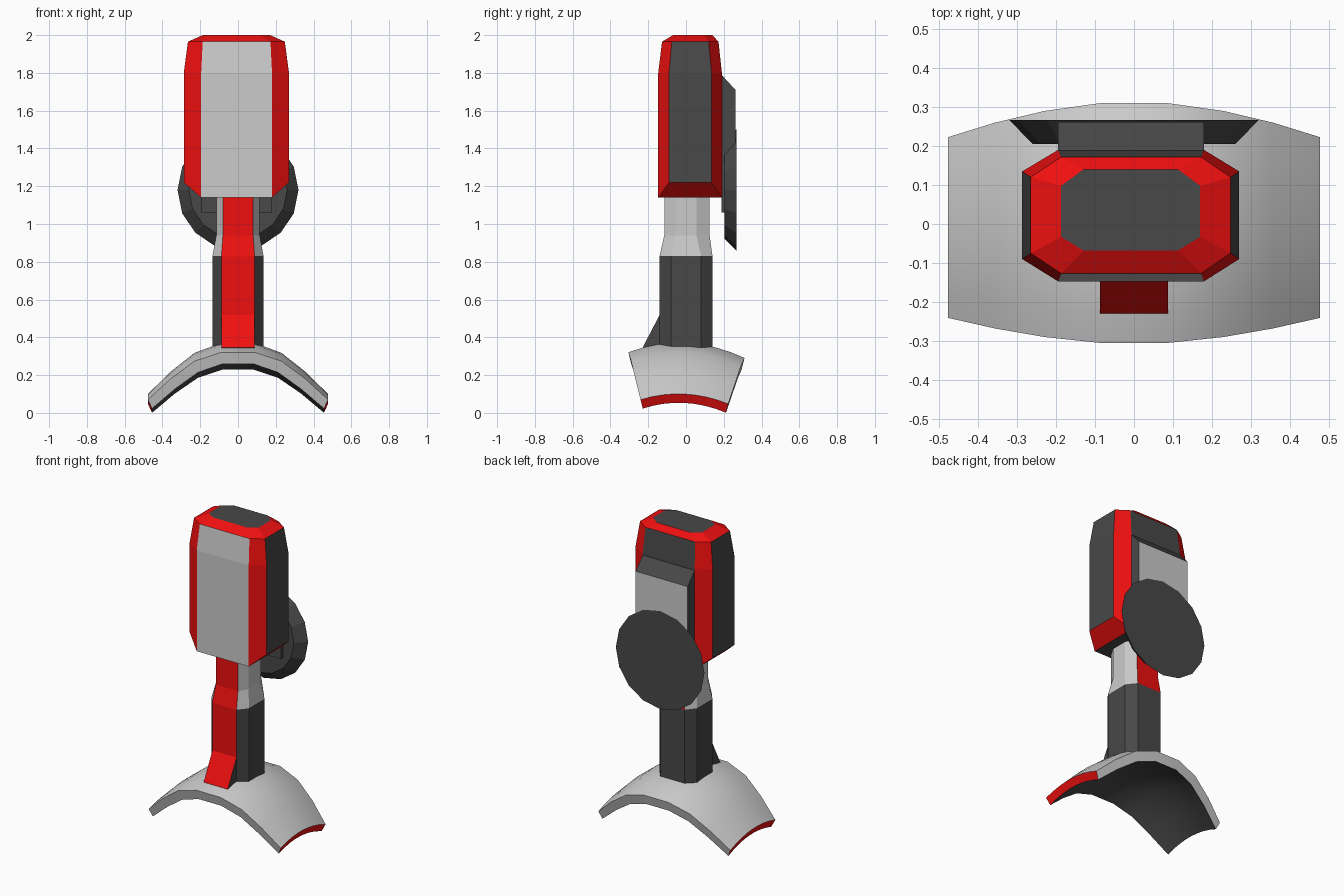
import bpy, bmesh, math

if "Cube" in bpy.data.objects:
    bpy.data.objects.remove(bpy.data.objects["Cube"])

def colour(name, rgb):
    m = bpy.data.materials.new(name)
    m.diffuse_color = (*rgb, 1)
    m.use_nodes = True
    m.node_tree.nodes["Principled BSDF"].inputs["Base Color"].default_value = m.diffuse_color
    return m

GREY, DARK, RED = 0, 1, 2
MATS = [colour("grey", (0.62, 0.62, 0.62)), colour("dark_grey", (0.065, 0.065, 0.065)),
        colour("red", (0.87, 0.005, 0.005))]

def build(name, verts, faces):
    """faces: list of (vertex indices, material index)"""
    bm = bmesh.new()
    vs = [bm.verts.new(v) for v in verts]
    for idx, mat in faces:
        bm.faces.new([vs[i] for i in idx]).material_index = mat
    bmesh.ops.recalc_face_normals(bm, faces=bm.faces)
    me = bpy.data.meshes.new(name)
    bm.to_mesh(me)
    bm.free()
    for m in MATS:
        me.materials.append(m)
    ob = bpy.data.objects.new(name, me)
    bpy.context.collection.objects.link(ob)
    return ob

def octagon(xs, ys, z, z_side=None):
    """Bevelled rectangle; the side corners may sit at another height"""
    x0, xa, xb, x1 = xs
    y0, ya, yb, y1 = ys
    s = z if z_side is None else z_side
    return [(xa, y0, z), (xb, y0, z), (x1, ya, s), (x1, yb, s),
            (xb, y1, z), (xa, y1, z), (x0, yb, s), (x0, ya, s)]

def bands(count, mats):
    """Side faces between stacked rings; mats holds one list per band"""
    n = len(mats[0])
    return [((b * n + i, b * n + (i + 1) % n, (b + 1) * n + (i + 1) % n, (b + 1) * n + i),
             mats[b][i]) for b in range(count - 1) for i in range(n)]

def prism(name, profile, x0, x1, mats, cap_mat):
    """Side profile (y, z) extruded along x"""
    n = len(profile)
    verts = [(x, y, z) for x in (x0, x1) for y, z in profile]
    faces = bands(2, [mats]) + [(range(n), cap_mat), (range(n, 2 * n), cap_mat)]
    return build(name, verts, faces)

# Head housing: bevelled box with coloured corners
hx, hy = (-0.287, -0.195, 0.18, 0.27), (-0.147, -0.09, 0.135, 0.19)
rings = [octagon(hx, hy, 1.14, 1.22), octagon(hx, hy, 1.80),
         octagon((-0.265, -0.187, 0.172, 0.248), (-0.127, -0.075, 0.12, 0.172), 1.965),
         octagon((-0.187, -0.13, 0.113, 0.17), (-0.068, -0.033, 0.098, 0.14), 2.0)]
wall = [GREY, RED, DARK, RED, DARK, RED, DARK, RED]
faces = bands(4, [wall, wall, [RED] * 8])
faces += [(range(24, 32), DARK), ((0, 1, 4, 5), DARK), ((1, 2, 3, 4), RED), ((5, 6, 7, 0), RED)]
build("head_housing", sum(rings, []), faces)

# Neck column with red front stripe
lx, ly = (-0.135, -0.088, 0.088, 0.135), (-0.14, -0.08, 0.08, 0.14)
ux, uy = (-0.115, -0.08, 0.08, 0.115), (-0.115, -0.055, 0.055, 0.125)
rings = [octagon(lx, ly, 0.335), octagon(lx, ly, 0.83), octagon(ux, uy, 0.94), octagon(ux, uy, 1.16)]
upper = [RED, GREY, GREY, GREY, RED, GREY, GREY, GREY]
faces = bands(4, [[RED] + [DARK] * 7, upper, upper])
faces += [(range(8), DARK), (range(24, 32), DARK)]
build("neck_column", sum(rings, []), faces)

# Sloping toe in front of the column
prism("column_toe", [(-0.139, 0.52), (-0.23, 0.345), (-0.225, 0.33), (-0.139, 0.335)],
      -0.087, 0.087, [RED, DARK, DARK, DARK], DARK)

# Rear mounting plate
prism("rear_plate", [(0.188, 1.79), (0.262, 1.71), (0.262, 1.06), (0.188, 1.06)],
      -0.195, 0.18, [DARK, GREY, DARK, DARK], DARK)

# Round rear pad: flared 16-sided disc
SIDES = 16
pad = [(r * math.cos(2 * math.pi * i / SIDES), y, 1.18 + r * math.sin(2 * math.pi * i / SIDES))
       for r, y in ((0.26, 0.205), (0.32, 0.267)) for i in range(SIDES)]
build("rear_pad", pad, bands(2, [[DARK] * SIDES]) + [(range(SIDES), DARK), (range(SIDES, 2 * SIDES), DARK)])

# Saddle base: (outer x, crown z, inner x, inner z, front y, back y, sag, tilt)
half = [(0.088, 0.370, 0.083, 0.308, -0.305, 0.310, 0.064, 0.015),
        (0.230, 0.318, 0.212, 0.258, -0.290, 0.290, 0.058, 0.014),
        (0.357, 0.218, 0.333, 0.165, -0.268, 0.260, 0.050, 0.012),
        (0.477, 0.100, 0.455, 0.053, -0.241, 0.223, 0.041, 0.011)]
stations = [(-s[0], s[1], -s[2], *s[3:]) for s in reversed(half)] + half
ROWS, N = 9, len(stations)
verts = []
for layer in (0, 1):
    for s in stations:
        x, z = s[2 * layer], s[2 * layer + 1]
        shrink = 1 - 0.05 * layer
        for r in range(ROWS):
            t = 2 * r / (ROWS - 1) - 1
            y = ((s[4] + s[5]) / 2 + t * (s[5] - s[4]) / 2) * shrink
            verts.append((x, y, z - s[6] * t * t - s[7] * t))
def vid(layer, i, r):
    return (layer * N + i) * ROWS + r
faces = []
for i in range(N - 1):
    for r in range(ROWS - 1):
        for layer, mat in ((0, GREY), (1, DARK)):
            faces.append(((vid(layer, i, r), vid(layer, i + 1, r),
                           vid(layer, i + 1, r + 1), vid(layer, i, r + 1)), mat))
    for r in (0, ROWS - 1):
        faces.append(((vid(0, i, r), vid(0, i + 1, r), vid(1, i + 1, r), vid(1, i, r)), GREY))
for i in (0, N - 1):
    for r in range(ROWS - 1):
        faces.append(((vid(0, i, r), vid(0, i, r + 1), vid(1, i, r + 1), vid(1, i, r)), RED))
base = build("saddle_base", verts, faces)
bpy.context.view_layer.objects.active = base
base.select_set(True)
bpy.ops.object.shade_smooth_by_angle(angle=math.radians(35))
